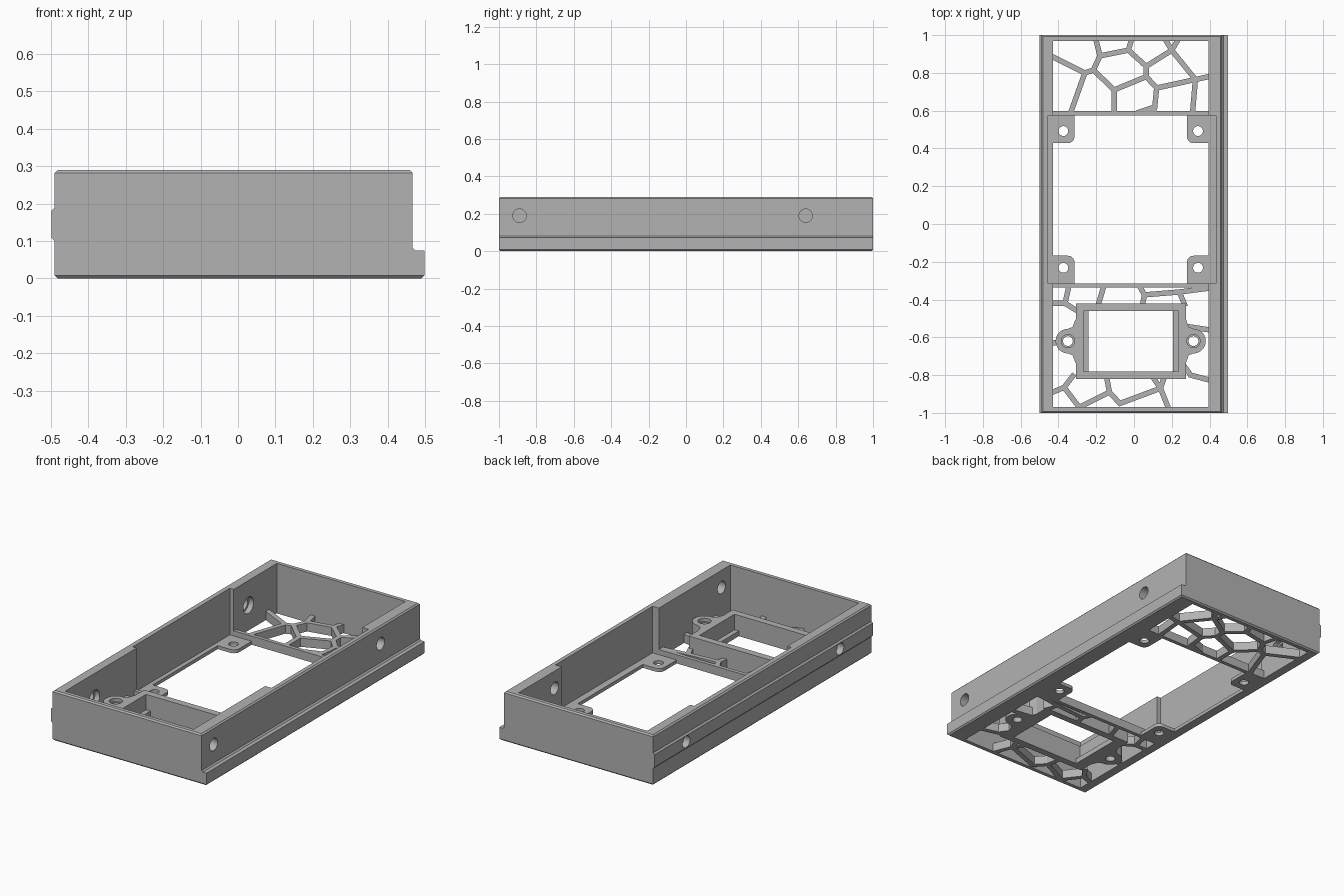
import bpy, bmesh, math
from mathutils import Vector, Matrix

start_cube = bpy.data.objects.get("Cube")
if start_cube:
    bpy.data.objects.remove(start_cube, do_unlink=True)

grey = bpy.data.materials.new("plain grey plastic")
grey.use_nodes = True
GREY = (0.45, 0.45, 0.45, 1)
grey.diffuse_color = GREY
grey.node_tree.nodes["Principled BSDF"].inputs["Base Color"].default_value = GREY

# Main dimensions: inner side walls, end walls, and the middle bay
LEFT, RIGHT = -0.43, 0.395
END = 0.97
BAY_FRONT, BAY_BACK = -0.315, 0.575
TOP = 0.29
RIB_HEIGHT, TAB_HEIGHT, MOUNT_HEIGHT = 0.05, 0.02, 0.12


def finish(name, bm):
    bmesh.ops.recalc_face_normals(bm, faces=bm.faces)
    mesh = bpy.data.meshes.new(name)
    bm.to_mesh(mesh)
    bm.free()
    mesh.materials.append(grey)
    obj = bpy.data.objects.new(name, mesh)
    bpy.context.collection.objects.link(obj)
    return obj


def add_prism(bm, outline, low, high, place=None):
    """Extrude a flat outline from low to high along its local z."""
    face = bm.faces.new([bm.verts.new((a, b, low)) for a, b in outline])
    ext = bmesh.ops.extrude_face_region(bm, geom=[face])
    moved = [v for v in ext["geom"] if isinstance(v, bmesh.types.BMVert)]
    bmesh.ops.translate(bm, verts=moved, vec=(0, 0, high - low))
    if place:
        bmesh.ops.transform(bm, matrix=place, verts=bm.verts)


def prism(name, outline, low, high, place=None):
    bm = bmesh.new()
    add_prism(bm, outline, low, high, place)
    return finish(name, bm)


def rect(x0, x1, y0, y1):
    return [(x0, y0), (x1, y0), (x1, y1), (x0, y1)]


def arc(cx, cy, r, a0, a1, n):
    angles = [math.radians(a0 + (a1 - a0) * i / n) for i in range(n + 1)]
    return [(cx + r * math.cos(a), cy + r * math.sin(a)) for a in angles]


def disc(x, y, r):
    return arc(x, y, r, 0, 360, 32)[:-1]


def cut(obj, outline, low, high, place=None):
    cutter = prism("cutter", outline, low, high, place)
    cutter.hide_render = True
    mod = obj.modifiers.new("cut", "BOOLEAN")
    mod.operation, mod.solver, mod.object = "DIFFERENCE", "EXACT", cutter
    bpy.context.view_layer.objects.active = obj
    bpy.ops.object.modifier_apply(modifier=mod.name)
    bpy.data.objects.remove(cutter, do_unlink=True)


def drill_side(obj, x0, x1, y, z, r):
    """Round hole along x."""
    along_x = Matrix(((0, 0, 1, 0), (1, 0, 0, 0), (0, 1, 0, 0), (0, 0, 0, 1)))
    cut(obj, disc(y, z, r), x0, x1, along_x)


# Case wall: side profile with a foot lip on one side and a rail on the other
profile = [(-0.49, 0), (-0.49, 0.1), (-0.499, 0.109), (-0.499, 0.181),
           (-0.49, 0.19), (-0.49, TOP), (0.467, TOP), (0.467, 0.082),
           (0.475, 0.074), (0.498, 0.074), (0.498, 0)]
upright = Matrix.Rotation(math.pi / 2, 4, "X")
bm = bmesh.new()
add_prism(bm, profile, -1, 1, upright)
rims = [e for e in bm.edges if all(v.co.z < 0.001 for v in e.verts)
        or all(v.co.z > TOP - 0.001 for v in e.verts)]
bmesh.ops.bevel(bm, geom=rims, offset=0.008, segments=1, affect="EDGES")
case = finish("case_wall", bm)
cut(case, rect(LEFT, RIGHT, -END, END), -1, 1)
cut(case, rect(-0.455, 0.435, BAY_FRONT, BAY_BACK), TAB_HEIGHT, 1)

# Screw holes through both side walls
for y in (-0.89, 0.64):
    drill_side(case, 0.3, 0.6, y, 0.19, 0.036)
for y in (-0.7, 0.71):
    drill_side(case, -0.6, -0.3, y, 0.146, 0.034)
    drill_side(case, -0.46, -0.3, y, 0.146, 0.047)

# Cross bars bounding the middle bay
for name, y0, y1 in (("front_cross_bar", -0.337, BAY_FRONT),
                     ("back_cross_bar", BAY_BACK, 0.597)):
    prism(name, rect(LEFT - 0.01, RIGHT + 0.01, y0, y1), 0, RIB_HEIGHT)

# Corner tabs with a rounded inner corner and a screw hole
for side, wall, sx in (("right", LEFT, 1), ("left", RIGHT, -1)):
    for end, edge, sy in (("front", BAY_FRONT, 1), ("back", BAY_BACK, -1)):
        w, d, r = 0.115, 0.147, 0.035
        shape = [(-0.01, -0.01), (w, -0.01)]
        shape += arc(w - r, d - r, r, 0, 90, 8) + [(-0.01, d)]
        shape = [(wall + sx * a, edge + sy * b) for a, b in shape]
        tab = prism(f"{end}_{side}_tab", shape, 0, TAB_HEIGHT)
        hole = disc(wall + sx * 0.056, edge + sy * 0.083, 0.026)
        cut(tab, hole, -1, 1)

# Open mounting frame with inner ledges at both ends
frame = prism("mount_frame", rect(-0.308, 0.275, -0.82, -0.42), 0, MOUNT_HEIGHT)
cut(frame, rect(-0.24, 0.207, -0.78, -0.46), -1, 1)
cut(frame, rect(-0.268, 0.235, -0.78, -0.46), 0.03, 1)

# Screw ears on both ends of the frame
for side, cx, sx in (("right", -0.35, -1), ("left", 0.315, 1)):
    fillet = arc(0.035, 0.115, 0.06, 180, 245, 5)
    shape = [(-0.055, 0.115), (-0.04, 0.115), (-0.025, 0.075)]
    shape += arc(0, 0, 0.065, 90, -90, 20)
    shape += [(-0.025, -0.075), (-0.04, -0.115), (-0.055, -0.115)]
    ear = prism(f"{side}_mount_ear",
                [(cx + sx * a, b - 0.62) for a, b in shape], 0, MOUNT_HEIGHT)
    cut(ear, disc(cx, -0.62, 0.026), -1, 1)
    cut(ear, disc(cx, -0.62, 0.035), 0.1, 1)


def lattice(name, chains, width=0.028):
    """Web of straight ribs that follow chains of points."""
    bm = bmesh.new()
    for chain in chains:
        for p, q in zip(chain, chain[1:]):
            p, q = Vector(p), Vector(q)
            along = (q - p).normalized()
            across = Vector((-along.y, along.x)) * width / 2
            p, q = p - along * 0.007, q + along * 0.007
            add_prism(bm, [p - across, q - across, q + across, p + across],
                      0, RIB_HEIGHT)
    return finish(name, bm)


# Back web: named junctions joined by chains
a, b, c, d = (-0.26, 0.8), (-0.215, 0.815), (-0.18, 0.89), (-0.03, 0.92)
e, f, g, h = (0.065, 0.835), (0.2, 0.92), (0.325, 0.765), (0.065, 0.78)
i, j, k = (0.12, 0.72), (0.11, 0.62), (-0.105, 0.71)
lattice("back_lattice", [
    [(LEFT, 0.885), a, b, c, d, e, f, g, (RIGHT, 0.78)],
    [(-0.335, 0.59), a],
    [c, (-0.2, END)],
    [d, (-0.015, END)],
    [f, (0.23, END)],
    [f, (0.17, END)],
    [g, (0.31, 0.59)],
    [e, h, i, g],
    [i, j, (0.1, 0.59)],
    [j, (0.02, 0.59)],
    [h, k, b],
    [k, (-0.105, 0.59)],
])

# Front web: ribs reaching from the walls to the mounting frame
m, n, s = (-0.365, -0.42), (0.055, -0.375), (0.24, -0.36)
t, u, v = (-0.37, -0.865), (-0.13, -0.89), (0.14, -0.87)
lattice("front_lattice", [
    [(LEFT, -0.42), m, (-0.345, -0.33)],
    [m, (-0.3, -0.46)],
    [(-0.16, -0.33), (-0.19, -0.43)],
    [(0.03, -0.33), n, s, (RIGHT, -0.34)],
    [n, (0.045, -0.43)],
    [s, (0.27, -0.43)],
    [(0.265, -0.54), (RIGHT, -0.56)],
    [(LEFT, -0.63), (-0.39, -0.625)],
    [(LEFT, -0.89), t, (-0.32, -0.8)],
    [t, (-0.29, -END), u, (-0.145, -0.81)],
    [u, (-0.075, -0.95), v, (0.1, -0.81)],
    [v, (0.18, -END)],
    [v, (0.16, -0.81)],
    [(0.25, -0.73), (0.3, -0.8), (RIGHT, -0.825)],
])

# Smooth the round holes while keeping the edges sharp
for obj in bpy.context.collection.objects:
    if obj.type == "MESH" and grey.name in obj.data.materials:
        bpy.ops.object.select_all(action="DESELECT")
        obj.select_set(True)
        bpy.context.view_layer.objects.active = obj
        bpy.ops.object.shade_smooth_by_angle(angle=math.radians(25))
